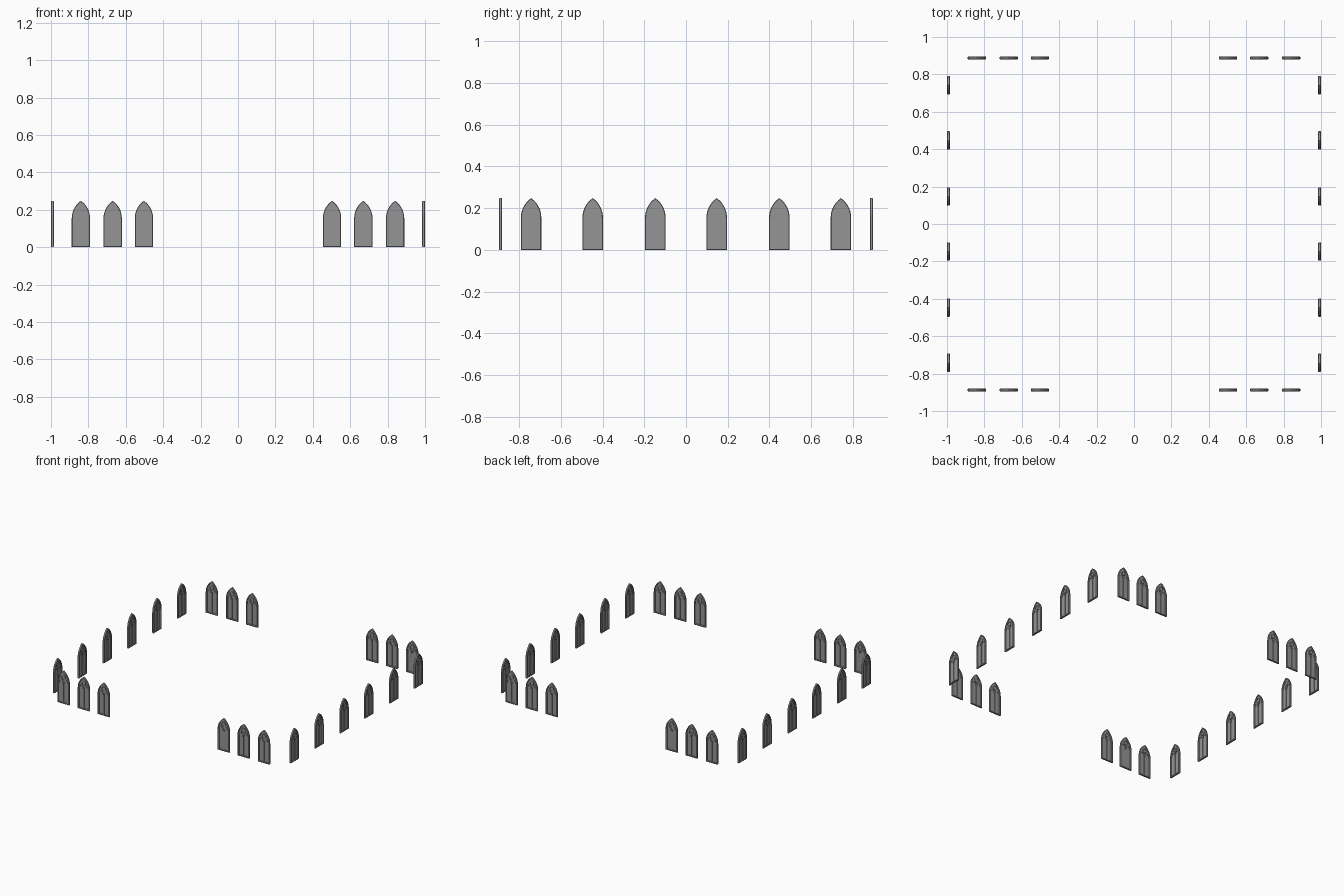
import bpy, bmesh, math
from mathutils import Vector

if "Cube" in bpy.data.objects:
    bpy.data.objects.remove(bpy.data.objects["Cube"])

HALF_W, SPRING, TOP, HALF_T = 0.049, 0.155, 0.248, 0.0075


def arch(half, bottom, spring, top, inset=0.0, cx=0.0, steps=7):
    """Pointed-arch outline, inset evenly, as (x, z) points."""
    rise = top - spring
    radius = (half * half + rise * rise) / (2 * half)
    off = radius - half
    r = radius - inset
    end = math.acos(off / r)
    right = [(r * math.cos(end * i / steps) - off, spring + r * math.sin(end * i / steps))
             for i in range(steps + 1)]
    right = [(half - inset, bottom + inset)] + right
    left = [(-x, z) for x, z in reversed(right[:-1])]
    return [(cx + x, z) for x, z in right + left]


def circle(cz, r, inset=0.0, n=12):
    return [((r - inset) * math.cos(2 * math.pi * i / n),
             cz + (r - inset) * math.sin(2 * math.pi * i / n)) for i in range(n)]


def ring(bm, outline, section):
    """Sweep a closed section of (inset, y) points round an outline."""
    loops = [[bm.verts.new((x, y, z)) for x, z in outline(t)] for t, y in section]
    for a, b in zip(loops, loops[1:] + loops[:1]):
        n = len(a)
        for i in range(n):
            bm.faces.new((a[i], a[(i + 1) % n], b[(i + 1) % n], b[i]))


def bar_section(width, depth):
    return [(0, -depth), (width, -depth), (width, depth), (0, depth)]


def window_mesh():
    bm = bmesh.new()
    # outer frame with a narrow outer chamfer and a square inner step
    ring(bm, lambda t: arch(HALF_W, 0, SPRING, TOP, t),
         [(0, -0.005), (0.003, -HALF_T), (0.008, -HALF_T),
          (0.008, HALF_T), (0.003, HALF_T), (0, 0.005)])
    # two lancets
    for cx in (-0.0205, 0.0205):
        ring(bm, lambda t: arch(0.0205, 0.006, 0.148, 0.187, t, cx, 5),
             bar_section(0.004, 0.006))
    # round eye above the lancets
    ring(bm, lambda t: circle(0.2, 0.018, t), bar_section(0.0035, 0.006))
    # glass pane
    pts = arch(HALF_W, 0, SPRING, TOP, 0.005)
    front = [bm.verts.new((x, -0.001, z)) for x, z in pts]
    back = [bm.verts.new((x, 0.001, z)) for x, z in pts]
    bm.faces.new(front)
    bm.faces.new(back[::-1])
    for i in range(len(pts)):
        j = (i + 1) % len(pts)
        bm.faces.new((front[i], back[i], back[j], front[j]))
    bmesh.ops.recalc_face_normals(bm, faces=bm.faces)
    me = bpy.data.meshes.new("gothic_window")
    bm.to_mesh(me)
    bm.free()
    return me


mesh = window_mesh()
dark = bpy.data.materials.new("dark_stone")
dark.diffuse_color = (0.3, 0.3, 0.3, 1)
dark.use_nodes = True
dark.node_tree.nodes["Principled BSDF"].inputs["Base Color"].default_value = dark.diffuse_color
mesh.materials.append(dark)


def place(name, x, y, angle):
    ob = bpy.data.objects.new(name, mesh)
    ob.location = Vector((x, y, 0))
    ob.rotation_euler.z = angle
    bpy.context.collection.objects.link(ob)


# three windows each side of the front and back openings, six along each flank
for s in (-1, 1):
    for m in (-1, 1):
        for x in (0.503, 0.67, 0.84):
            place("back_window" if s > 0 else "front_window",
                  m * x, s * 0.888, math.pi if s > 0 else 0)
        for y in (0.147, 0.447, 0.742):
            place("right_window" if s > 0 else "left_window",
                  s * (1 - HALF_T), m * y, s * math.pi / 2)
